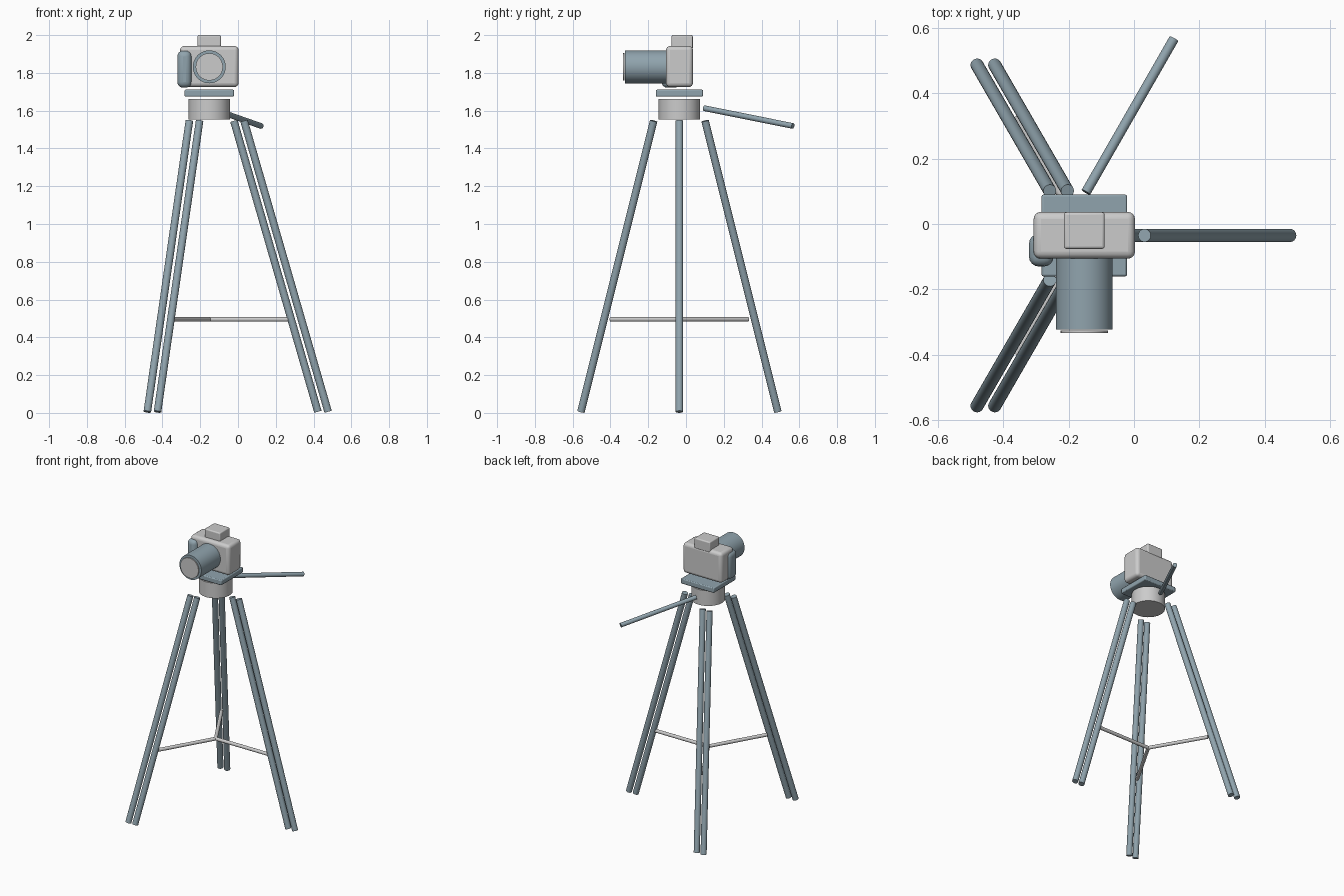
import bpy, math
from mathutils import Vector

if "Cube" in bpy.data.objects:
    bpy.data.objects.remove(bpy.data.objects["Cube"])

CX, CY = -0.152, -0.035          # tripod axis

blue = bpy.data.materials.new("blue_grey")
blue.diffuse_color = (0.28, 0.37, 0.42, 1)
blue.use_nodes = True
blue.node_tree.nodes["Principled BSDF"].inputs["Base Color"].default_value = blue.diffuse_color


def finish(ob, name, mat):
    ob.name = name
    if mat:
        ob.data.materials.append(mat)
    bpy.ops.object.shade_smooth_by_angle(angle=math.radians(35))
    return ob


def rod(name, a, b, r, mat=None, sides=32):
    a, b = Vector(a), Vector(b)
    d = b - a
    bpy.ops.mesh.primitive_cylinder_add(vertices=sides, radius=r, depth=d.length,
                                        location=(a + b) / 2,
                                        rotation=d.to_track_quat('Z', 'Y').to_euler())
    return finish(bpy.context.object, name, mat)


def box(name, lo, hi, bevel, mat=None, segments=4):
    lo, hi = Vector(lo), Vector(hi)
    bpy.ops.mesh.primitive_cube_add(size=1, location=(lo + hi) / 2)
    ob = bpy.context.object
    ob.scale = hi - lo
    bpy.ops.object.transform_apply(location=False, rotation=False, scale=True)
    m = ob.modifiers.new("round", 'BEVEL')
    m.width, m.segments = bevel, segments
    return finish(ob, name, mat)


def polar(r, ang, z, dx=0):
    return (CX + r * math.cos(ang) + dx, CY + r * math.sin(ang), z)


# Three double-rod legs and the spreader bars
for i, side in enumerate(("right", "back_left", "front_left")):
    ang = i * math.tau / 3
    for tag, dx in (("inner", -0.027), ("outer", 0.027)):
        rod(f"{side}_leg_{tag}", polar(0.602, ang, 0.006, dx),
            polar(0.157, ang, 1.546, dx), 0.02, blue)
    rod(f"{side}_spreader", polar(0, ang, 0.495), polar(0.42, ang, 0.495), 0.012)

# Head, mounting plate and pan handle
rod("tripod_head", (CX, CY, 1.552), (CX, CY, 1.661), 0.11, sides=48)
box("mounting_plate", (CX - 0.131, CY - 0.125, 1.674), (CX + 0.131, CY + 0.125, 1.711),
    0.006, blue, 2)
rod("pan_handle", (-0.147, 0.097, 1.613), (0.122, 0.566, 1.519), 0.015, blue)

# Camera body, viewfinder hump and hand grip
box("camera_body", (CX - 0.155, -0.106, 1.725), (CX + 0.155, 0.037, 1.942), 0.022)
box("viewfinder", (CX - 0.062, -0.076, 1.925), (CX + 0.062, 0.036, 2.0), 0.008)
box("hand_grip", (-0.321, -0.13, 1.722), (-0.246, -0.03, 1.918), 0.03, blue)

# Lens barrel and front glass
rod("lens_barrel", (CX, -0.095, 1.832), (CX, -0.322, 1.832), 0.087, blue, 48)
rod("lens_glass", (CX, -0.326, 1.832), (CX, -0.334, 1.832), 0.072, sides=48)
